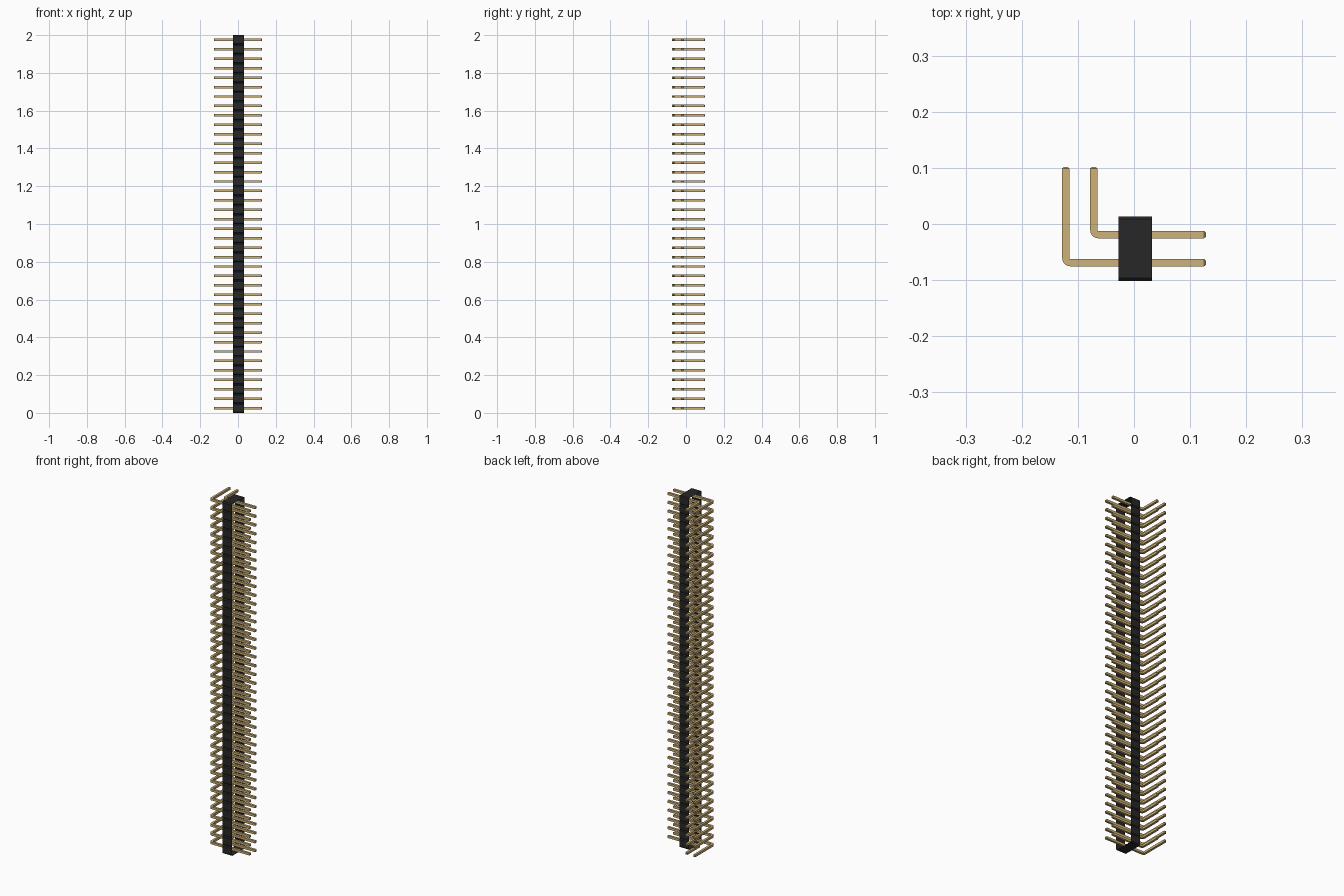
import bpy, bmesh, math
from mathutils import Vector

cube = bpy.data.objects.get("Cube")
if cube:
    bpy.data.objects.remove(cube, do_unlink=True)

PITCH, COUNT = 0.05, 40
HALF = 0.0064                      # half the width of a square pin
BODY_X = (-0.0275, 0.032)
BODY_Y = (-0.1015, 0.0135)
CHAMFER = 0.005
TIP_X, TIP_Y = 0.128, 0.1015


def material(name, rgb, rough):
    m = bpy.data.materials.new(name)
    m.use_nodes = True
    m.diffuse_color = (*rgb, 1)
    bsdf = m.node_tree.nodes["Principled BSDF"]
    bsdf.inputs["Base Color"].default_value = (*rgb, 1)
    bsdf.inputs["Roughness"].default_value = rough
    return m


black = material("black_plastic", (0.02, 0.02, 0.02), 0.6)
gold = material("gold_metal", (0.61, 0.44, 0.185), 0.5)


def finish(name, bm, mat):
    me = bpy.data.meshes.new(name)
    bm.to_mesh(me)
    bm.free()
    me.materials.append(mat)
    ob = bpy.data.objects.new(name, me)
    bpy.context.collection.objects.link(ob)
    return ob


# Housing: a notched outline in the YZ plane, drawn out along x, open at both sides
def housing():
    front, back = [], []
    for i in range(COUNT):
        z0, z1 = i * PITCH, (i + 1) * PITCH
        for z, inset in ((z0, CHAMFER), (z0 + CHAMFER, 0), (z1 - CHAMFER, 0)):
            front.append((BODY_Y[0] + inset, z))
            back.append((BODY_Y[1] - inset, z))
    front.append((BODY_Y[0] + CHAMFER, COUNT * PITCH))
    back.append((BODY_Y[1] - CHAMFER, COUNT * PITCH))
    outline = front + back[::-1]
    bm = bmesh.new()
    left, right = [[bm.verts.new((x, y, z)) for y, z in outline] for x in BODY_X]
    n = len(outline)
    for i in range(n):
        j = (i + 1) % n
        bm.faces.new((left[i], right[i], right[j], left[j]))
    return finish("housing", bm, black)


# Bent square pin: rings swept along an L path with a small round bend
def pin_row(name, y, leg_x):
    r = HALF + 0.0015
    tip, full = 0.6, 1.0
    rings = [((TIP_X, y), 0, tip), ((TIP_X - 0.003, y), 0, full)]
    for k in range(6):
        a = math.radians(18 * k)
        rings.append(((leg_x + r - r * math.sin(a), y + r - r * math.cos(a)), a, full))
    rings += [((leg_x, TIP_Y - 0.003), math.pi / 2, full),
              ((leg_x, TIP_Y), math.pi / 2, tip)]
    bm = bmesh.new()
    loops = []
    for (px, py), a, s in rings:
        side = Vector((math.sin(a), math.cos(a), 0)) * HALF * s
        up = Vector((0, 0, HALF * s))
        c = Vector((px, py, PITCH / 2))
        loops.append([bm.verts.new(c + side * u + up * v)
                      for u, v in ((1, 1), (-1, 1), (-1, -1), (1, -1))])
    for p, q in zip(loops, loops[1:]):
        for i in range(4):
            j = (i + 1) % 4
            bm.faces.new((p[i], p[j], q[j], q[i]))
    bm.faces.new(loops[0])
    bm.faces.new(loops[-1])
    bmesh.ops.recalc_face_normals(bm, faces=bm.faces)
    ob = finish(name, bm, gold)
    # Repeat the pin up the strip
    arr = ob.modifiers.new("repeat", "ARRAY")
    arr.count = COUNT
    arr.use_relative_offset = False
    arr.use_constant_offset = True
    arr.constant_offset_displace = (0, 0, PITCH)
    return ob


housing()
pin_row("outer_pins", -0.069, -TIP_X + HALF)
pin_row("inner_pins", -0.019, -TIP_X + HALF + PITCH)
